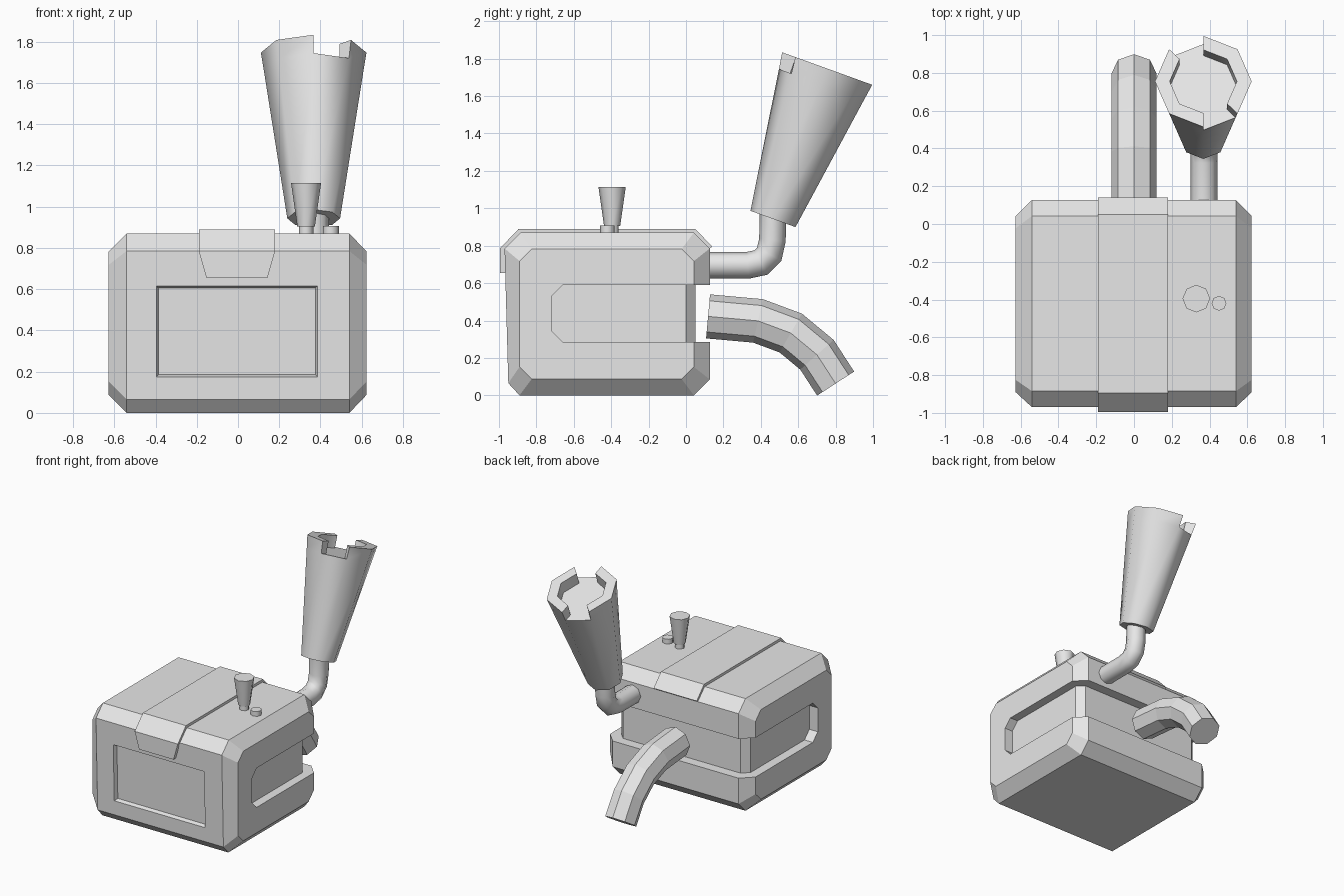
import bpy
import bmesh
from math import sin, cos, pi, radians
from mathutils import Vector

default = bpy.data.objects.get("Cube")
if default:
    bpy.data.objects.remove(default, do_unlink=True)

grey = bpy.data.materials.new("light_grey")
grey.use_nodes = True
grey.diffuse_color = (0.8, 0.8, 0.8, 1)
grey.node_tree.nodes["Principled BSDF"].inputs["Base Color"].default_value = (0.8, 0.8, 0.8, 1)


def finish(name, bm, smooth=False):
    bmesh.ops.recalc_face_normals(bm, faces=bm.faces[:])
    mesh = bpy.data.meshes.new(name)
    bm.to_mesh(mesh)
    bm.free()
    mesh.materials.append(grey)
    obj = bpy.data.objects.new(name, mesh)
    bpy.context.collection.objects.link(obj)
    if smooth:
        bpy.ops.object.select_all(action='DESELECT')
        obj.select_set(True)
        bpy.context.view_layer.objects.active = obj
        bpy.ops.object.shade_smooth_by_angle(angle=radians(50))
    return obj


def loft(name, rings, smooth=False):
    """Skin a list of equal-length point rings and cap both ends."""
    bm = bmesh.new()
    rows = [[bm.verts.new(p) for p in ring] for ring in rings]
    n = len(rows[0])
    for a, b in zip(rows, rows[1:]):
        for i in range(n):
            j = (i + 1) % n
            bm.faces.new((a[i], a[j], b[j], b[i]))
    bm.faces.new(rows[0])
    bm.faces.new(rows[-1])
    return finish(name, bm, smooth)


def at_x(profile, x):
    return [(x, y, z) for y, z in profile]


def chamfered(y0, y1, z0, z1, c):
    return [(y0, z0 + c), (y0 + c, z0), (y1 - c, z0), (y1, z0 + c),
            (y1, z1 - c), (y1 - c, z1), (y0 + c, z1), (y0, z1 - c)]


def circle(center, u, v, r, sides=8):
    return [center + r * (cos(2 * pi * i / sides) * u + sin(2 * pi * i / sides) * v)
            for i in range(sides)]


def tube(name, x, path, r, smooth):
    """Sweep an octagon along a path lying in a plane of constant x."""
    pts = [Vector((x, y, z)) for y, z in path]
    rings = []
    for i, p in enumerate(pts):
        before = (p - pts[i - 1]).normalized() if i else None
        after = (pts[i + 1] - p).normalized() if i + 1 < len(pts) else None
        tangent = ((before or after) + (after or before)).normalized()
        miter = 1 / tangent.dot(before or after)
        rings.append(circle(p, Vector((1, 0, 0)),
                            Vector((0, -tangent.z, tangent.y)) * miter, r))
    return loft(name, rings, smooth)


def turned(name, x, y, steps):
    """Upright octagonal part from (radius, height) steps."""
    return loft(name, [circle(Vector((x, y, z)), Vector((1, 0, 0)), Vector((0, 1, 0)), r)
                       for r, z in steps], True)


def carve(obj, cutter):
    mod = obj.modifiers.new("carve", 'BOOLEAN')
    mod.operation = 'DIFFERENCE'
    mod.solver = 'EXACT'
    mod.object = cutter
    cutter.hide_render = True
    bpy.context.view_layer.objects.active = obj
    bpy.ops.object.modifier_apply(modifier=mod.name)
    bpy.data.objects.remove(cutter, do_unlink=True)


# Housing: chamfered profile across the width, with bevelled ends
outer = chamfered(-0.97, 0.127, 0, 0.87, 0.085)
inner = chamfered(-0.89, 0.042, 0.087, 0.783, 0.065)
# lower front leans back slightly
outer[0] = (-0.95, 0.065)
outer[1] = (-0.89, 0)
housing = loft("housing", [at_x(inner, -0.627), at_x(outer, -0.54),
                           at_x(outer, 0.54), at_x(inner, 0.623)])

# Band recess around both sides and the back
band = [(-0.66, 0.285), (0.4, 0.285), (0.4, 0.59), (-0.66, 0.59),
        (-0.72, 0.53), (-0.72, 0.345)]
carve(housing, loft("band_cutter", [at_x(band, -1), at_x(band, 1)]))

# Shallow front window with sloped edges
def window(y, grow):
    x0, x1, z0, z1 = -0.385 - grow, 0.375 + grow, 0.185 - grow, 0.605 + grow
    # follow the lean of the front face
    lean = lambda z: y + (0.785 - z) * 0.028
    return [(x0, lean(z0), z0), (x1, lean(z0), z0), (x1, lean(z1), z1), (x0, lean(z1), z1)]


carve(housing, loft("window_cutter", [window(-1.0, 0.02), window(-0.94, 0)]))

# Core that fills the inside of the band recess
core_plan = [(-0.555, -0.78), (0.555, -0.78), (0.555, 0), (0.505, 0.05),
             (-0.505, 0.05), (-0.555, 0)]
loft("recess_core", [[(x, y, z) for x, y in core_plan] for z in (0.27, 0.605)])

# Strap over the top, with a tapered front flap
strap = [(-0.995, 0.655), (-0.995, 0.785), (-0.895, 0.89), (0.05, 0.89), (0.14, 0.795),
         (0.1, 0.765), (0, 0.8), (-0.85, 0.8), (-0.9, 0.7), (-0.9, 0.655)]


def strap_side(x):
    return [(x * (0.8 if z < 0.71 else 1) - 0.005, y, z) for y, z in strap]


loft("top_strap", [strap_side(-0.185), strap_side(0.185)])

# Knob and button on top
turned("knob_stem", 0.33, -0.395, [(0.035, 0.86), (0.035, 0.91)])
turned("knob", 0.33, -0.395, [(0.043, 0.905), (0.073, 1.115)])
turned("button", 0.45, -0.42, [(0.039, 0.86), (0.039, 0.907)])

# Elbow pipe and the drooping hose at the back
tube("elbow_pipe", 0.37, [(0.05, 0.695), (0.33, 0.695), (0.4, 0.71), (0.445, 0.755),
                          (0.462, 0.83), (0.465, 0.97)], 0.071, True)
tube("hose", 0, [(0.118, 0.422), (0.385, 0.398), (0.56, 0.333), (0.7, 0.217),
                 (0.8, 0.063)], 0.118, False)

# Tilted horn: solid cone with a rim broken by two notches
base, top = Vector((0.367, 0.465, 0.943)), Vector((0.367, 0.755, 1.747))
axis = (top - base).normalized()
floor = top - axis * 0.09
across, depth = Vector((1, 0, 0)), axis.cross(Vector((1, 0, 0)))
bm = bmesh.new()
low, shelf, well, rim, lip = [
    [bm.verts.new(p) for p in circle(c, across, depth, r)]
    for c, r in ((base, 0.128), (floor, 0.242), (floor, 0.178), (top, 0.256), (top, 0.178))]
bm.faces.new(low)
bm.faces.new(well)
notches = (2, 6)
for i in range(8):
    j = (i + 1) % 8
    bm.faces.new((low[i], low[j], shelf[j], shelf[i]))
    if i in notches:
        bm.faces.new((shelf[i], shelf[j], well[j], well[i]))
        for k in (i, j):
            bm.faces.new((shelf[k], rim[k], lip[k], well[k]))
    else:
        for a, b in ((shelf, rim), (rim, lip), (lip, well)):
            bm.faces.new((a[i], a[j], b[j], b[i]))
finish("horn", bm, True)
